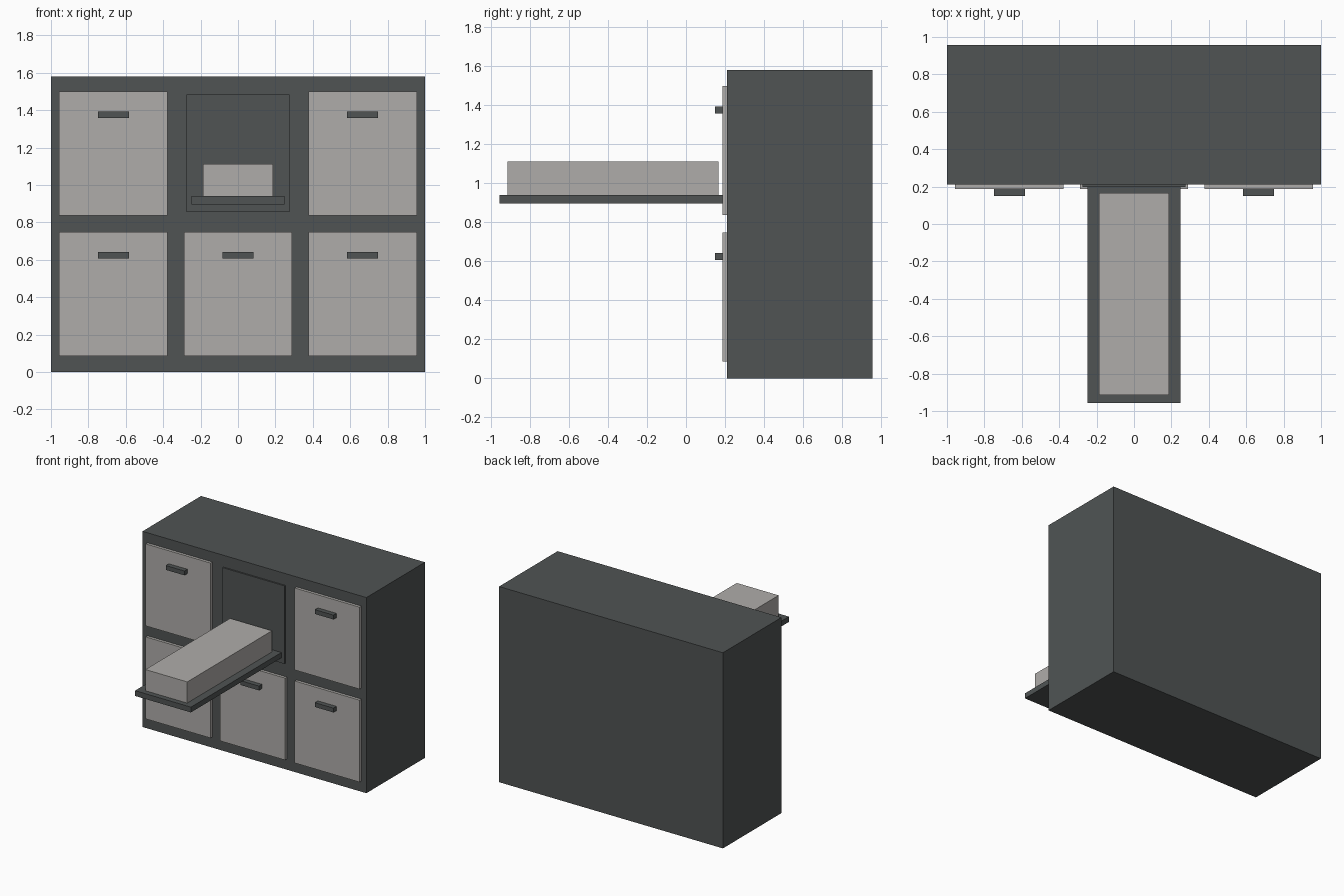
import bpy

if "Cube" in bpy.data.objects:
    bpy.data.objects.remove(bpy.data.objects["Cube"])


def material(name, rgb):
    m = bpy.data.materials.new(name)
    m.diffuse_color = (*rgb, 1.0)
    m.use_nodes = True
    m.node_tree.nodes["Principled BSDF"].inputs["Base Color"].default_value = m.diffuse_color
    return m


dark = material("dark grey", (0.08, 0.088, 0.088))
light = material("light grey", (0.43, 0.415, 0.40))


def box(name, x, y, z, mat):
    """Box from (min, max) ranges on each axis."""
    bpy.ops.mesh.primitive_cube_add(size=1, location=[(a + b) / 2 for a, b in (x, y, z)])
    ob = bpy.context.object
    ob.name = name
    ob.scale = [b - a for a, b in (x, y, z)]
    bpy.ops.object.transform_apply(location=False, rotation=False, scale=True)
    ob.data.materials.append(mat)
    return ob


FRONT = 0.21   # front plane of the cabinet
DOOR = 0.187   # front plane of the doors

# Cabinet body
box("cabinet", (-1, 1), (FRONT, 0.957), (0, 1.58), dark)

# Five closed doors with handles; the upper middle bay is open
for row, z0 in (("lower", 0.086), ("upper", 0.837)):
    for col, cx in (("left", -0.666), ("middle", 0), ("right", 0.666)):
        if (row, col) == ("upper", "middle"):
            continue
        box(f"{row}_{col}_door", (cx - 0.29, cx + 0.29), (DOOR, FRONT),
            (z0, z0 + 0.662), light)
        box(f"{row}_{col}_handle", (cx - 0.083, cx + 0.083), (0.149, DOOR),
            (z0 + 0.522, z0 + 0.557), dark)

# Open bay panel, pulled-out tray and the block lying on it
box("bay_panel", (-0.276, 0.276), (0.198, FRONT), (0.855, 1.485), dark)
box("tray", (-0.249, 0.249), (-0.957, 0.2), (0.897, 0.94), dark)
box("tray_block", (-0.187, 0.187), (-0.915, 0.167), (0.94, 1.111), light)
